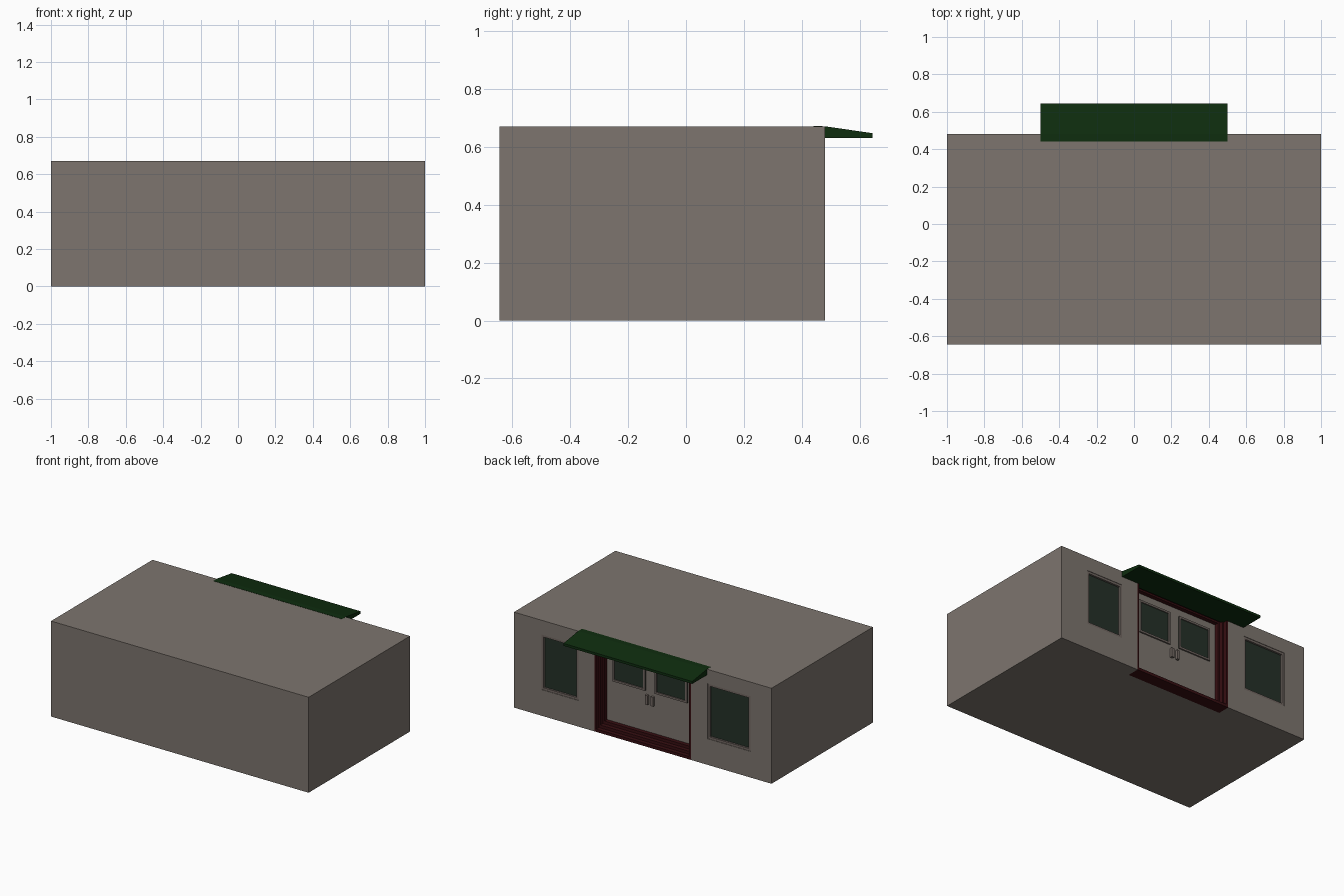
import bpy, bmesh

if "Cube" in bpy.data.objects:
    bpy.data.objects.remove(bpy.data.objects["Cube"])

BACK, FRONT, TOP = 0.48, -0.645, 0.67      # wall planes and roof height


def material(name, rgb):
    m = bpy.data.materials.new(name)
    m.diffuse_color = (*rgb, 1)
    m.use_nodes = True
    m.node_tree.nodes["Principled BSDF"].inputs["Base Color"].default_value = m.diffuse_color
    return m


WALL = material("taupe_wall", (0.205, 0.178, 0.156))
TRIM = material("brown_taupe_trim", (0.165, 0.135, 0.120))
GLASS = material("dark_glass", (0.018, 0.030, 0.021))
RED = material("dark_red", (0.038, 0.0044, 0.0056))
GREEN = material("dark_green", (0.0044, 0.026, 0.0046))


def finish(name, bm, mat):
    bmesh.ops.recalc_face_normals(bm, faces=bm.faces)
    me = bpy.data.meshes.new(name)
    bm.to_mesh(me)
    bm.free()
    me.materials.append(mat)
    ob = bpy.data.objects.new(name, me)
    bpy.context.collection.objects.link(ob)
    return ob


def add_box(bm, x0, x1, y0, y1, z0, z1):
    vs = bmesh.ops.create_cube(bm, size=1)["verts"]
    for v in vs:
        v.co.x = x1 if v.co.x > 0 else x0
        v.co.y = y1 if v.co.y > 0 else y0
        v.co.z = z1 if v.co.z > 0 else z0


def box(name, mat, *bounds):
    bm = bmesh.new()
    add_box(bm, *bounds)
    return finish(name, bm, mat)


def ring(name, mat, x0, x1, y0, y1, z0, z1, side, bottom):
    """Rectangular frame in the xz plane; side = width of jambs and head."""
    bm = bmesh.new()
    outer = [(x0, z0), (x1, z0), (x1, z1), (x0, z1)]
    inner = [(x0 + side, z0 + bottom), (x1 - side, z0 + bottom),
             (x1 - side, z1 - side), (x0 + side, z1 - side)]
    loops = [[bm.verts.new((x, y, z)) for x, z in pts]
             for pts, y in ((outer, y0), (outer, y1), (inner, y1), (inner, y0))]
    for a, b in zip(loops, loops[1:] + loops[:1]):
        for i in range(4):
            j = (i + 1) % 4
            bm.faces.new((a[i], a[j], b[j], b[i]))
    return finish(name, bm, mat)


# Openings in the back wall
DOOR_W, DOOR_TOP = 0.373, 0.663
STEP_D, STEP_IN, STEP_H = 0.029, 0.0117, 0.02
DOOR_Y = BACK - 3 * STEP_D
WINDOWS = {"left": (0.50, 0.787), "right": (-0.836, -0.503)}
WIN_Z0, WIN_Z1, WIN_D = 0.183, 0.570, 0.02

# Building block with the openings cut out
body = box("building_body", WALL, -1, 1, FRONT, BACK, 0, TOP)
bm = bmesh.new()
add_box(bm, -DOOR_W, DOOR_W, DOOR_Y - 0.01, BACK + 0.1, -0.1, DOOR_TOP)
for x0, x1 in WINDOWS.values():
    add_box(bm, x0, x1, BACK - WIN_D, BACK + 0.1, WIN_Z0, WIN_Z1)
cutter = finish("opening_cutter", bm, WALL)
cutter.hide_render = True
mod = body.modifiers.new("openings", "BOOLEAN")
mod.operation, mod.solver, mod.object = "DIFFERENCE", "EXACT", cutter
bpy.context.view_layer.objects.active = body
bpy.ops.object.modifier_apply(modifier=mod.name)
bpy.data.objects.remove(cutter)

# Side windows: recessed glass and frame
for side, (x0, x1) in WINDOWS.items():
    y = BACK - WIN_D
    box(f"{side}_window_glass", GLASS, x0, x1, y, y + 0.004, WIN_Z0, WIN_Z1)
    ring(f"{side}_window_frame", TRIM, x0, x1, y, y + 0.017, WIN_Z0, WIN_Z1, 0.016, 0.016)

# Stepped red doorway surround, its lower edge forming the steps
for i in range(3):
    y1 = BACK - STEP_D * i
    ring(f"doorway_step_{i + 1}", RED, -DOOR_W, DOOR_W, y1 - STEP_D, y1, 0, DOOR_TOP,
         STEP_IN * (i + 1), STEP_H * (i + 1))

# Double door with panes and handles
box("double_door", WALL, -DOOR_W, DOOR_W, DOOR_Y - 0.01, DOOR_Y, 0, DOOR_TOP)
for side, s in (("left", 1), ("right", -1)):
    x0, x1 = sorted((s * 0.037, s * 0.29))
    box(f"{side}_door_glass", GLASS, x0, x1, DOOR_Y, DOOR_Y + 0.003, 0.345, 0.578)
    ring(f"{side}_door_glass_frame", TRIM, x0, x1, DOOR_Y, DOOR_Y + 0.01, 0.345, 0.578, 0.014, 0.014)
    x0, x1 = sorted((s * 0.012, s * 0.032))
    box(f"{side}_door_handle", TRIM, x0, x1, DOOR_Y, DOOR_Y + 0.018, 0.255, 0.32)

# Sloping awning, extruded along x
profile = [(0.44, 0.63), (0.645, 0.63), (0.645, 0.647), (BACK, 0.671), (0.44, 0.6715)]
bm = bmesh.new()
face = bm.faces.new([bm.verts.new((-0.5, y, z)) for y, z in profile])
new = bmesh.ops.extrude_face_region(bm, geom=[face])["geom"]
bmesh.ops.translate(bm, vec=(1, 0, 0), verts=[g for g in new if isinstance(g, bmesh.types.BMVert)])
finish("awning", bm, GREEN)
